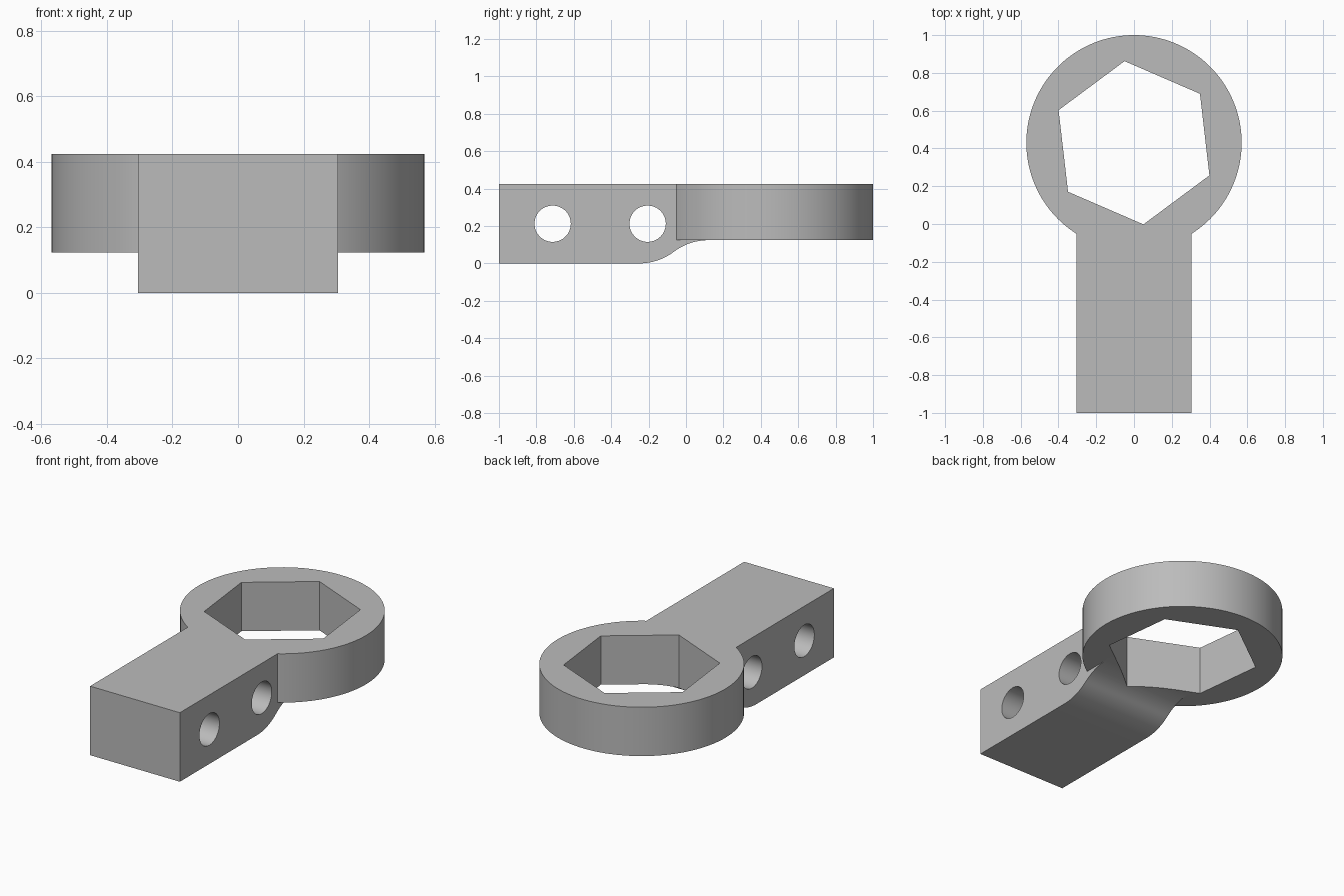
import bpy, bmesh, math
from mathutils import Matrix, Vector

cube = bpy.data.objects.get("Cube")
if cube:
    bpy.data.objects.remove(cube, do_unlink=True)

TOP, RING_BOTTOM = 0.424, 0.124
HALF_WIDTH = 0.305
CENTRE_Y = 0.43

grey = bpy.data.materials.new("plain grey")
grey.use_nodes = True
colour = (0.5, 0.5, 0.5, 1)
grey.diffuse_color = colour
grey.node_tree.nodes["Principled BSDF"].inputs["Base Color"].default_value = colour


def prism(name, points, offset):
    """Extrude a closed outline along the offset vector."""
    bm = bmesh.new()
    face = bm.faces.new([bm.verts.new(p) for p in points])
    out = bmesh.ops.extrude_face_region(bm, geom=[face])
    moved = [v for v in out["geom"] if isinstance(v, bmesh.types.BMVert)]
    bmesh.ops.translate(bm, verts=moved, vec=offset)
    bmesh.ops.recalc_face_normals(bm, faces=bm.faces)
    mesh = bpy.data.meshes.new(name)
    bm.to_mesh(mesh)
    bm.free()
    mesh.materials.append(grey)
    obj = bpy.data.objects.new(name, mesh)
    bpy.context.collection.objects.link(obj)
    return obj


def circle(radius, sides, start=0.0):
    angles = [start + math.tau * i / sides for i in range(sides)]
    return [(radius * math.cos(a), radius * math.sin(a)) for a in angles]


def combine(target, tool, operation):
    mod = target.modifiers.new(operation, "BOOLEAN")
    mod.operation, mod.solver, mod.object = operation, "EXACT", tool
    bpy.context.view_layer.objects.active = target
    bpy.ops.object.modifier_apply(modifier=mod.name)
    bpy.data.objects.remove(tool, do_unlink=True)


# Arm: side profile whose underside sweeps up to the ring in two tangent arcs
y0, y1 = -0.25, 0.12
run, rise = y1 - y0, RING_BOTTOM
radius = (run ** 2 + rise ** 2) / (4 * rise)
sweep = math.asin(run / 2 / radius)
steps = 14
arc = [(radius * math.sin(sweep * i / steps),
        radius * (1 - math.cos(sweep * i / steps))) for i in range(steps + 1)]
profile = [(-1, TOP), (-1, 0)]
profile += [(y0 + a, b) for a, b in arc]
profile += [(y1 - a, rise - b) for a, b in reversed(arc[:-1])]
profile.append((y1, TOP))
wrench = prism("socket_arm", [(-HALF_WIDTH, y, z) for y, z in profile],
               (2 * HALF_WIDTH, 0, 0))

# Round head
head = prism("round_head",
             [(x, CENTRE_Y + y, RING_BOTTOM) for x, y in circle(0.57, 128)],
             (0, 0, TOP - RING_BOTTOM))
combine(wrench, head, "UNION")

# Tilted hexagonal opening
hexagon = prism("hex_cutter",
                [(x, CENTRE_Y + y, -0.2)
                 for x, y in circle(0.435, 6, math.radians(-83.4))],
                (0, 0, 1))
combine(wrench, hexagon, "DIFFERENCE")

# Two cross holes through the arm
for y in (-0.713, -0.205):
    hole = prism("hole_cutter",
                 [(-1, y + a, 0.212 + b) for a, b in circle(0.097, 64)],
                 (2, 0, 0))
    combine(wrench, hole, "DIFFERENCE")

# Smooth the curved walls, keep edges sharp
wrench.select_set(True)
bpy.context.view_layer.objects.active = wrench
bpy.ops.object.shade_smooth_by_angle(angle=math.radians(25))
